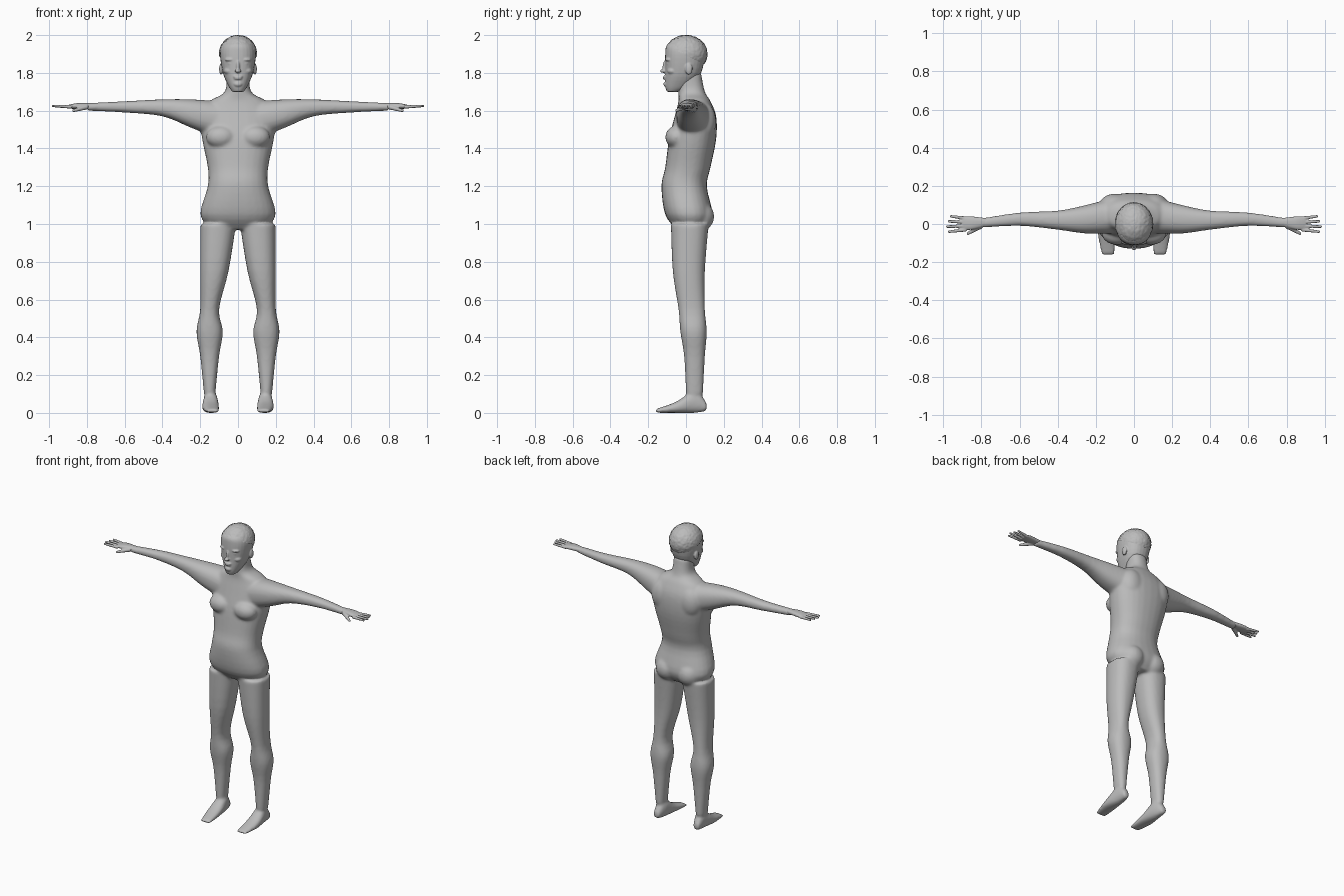
import bpy
import bmesh
import math
import random
from mathutils import Matrix, Vector

random.seed(4)
cube = bpy.data.objects.get("Cube")
if cube:
    bpy.data.objects.remove(cube, do_unlink=True)

GREY = (.5, .5, .5, 1)
skin = bpy.data.materials.new("plain grey")
skin.use_nodes = True
skin.diffuse_color = GREY
bsdf = next(node for node in skin.node_tree.nodes if node.type == "BSDF_PRINCIPLED")
bsdf.inputs["Base Color"].default_value = GREY

# Local origins for the arms and the head
GROUND = Vector()
SHOULDER = Vector((0, 0, 1.6))
FACE = Vector((0, 0, 1.8))
SIDES = {"left": 1, "right": -1}


def refine(rings, steps=4):
    """Pass a smooth curve through the key rings."""
    keys = [Vector(ring) for ring in rings]
    keys = [keys[0], *keys, keys[-1]]
    curve = []
    for before, start, end, after in zip(keys, keys[1:], keys[2:], keys[3:]):
        leave, arrive = (end - before) / 2, (after - start) / 2
        for step in range(steps):
            t = step / steps
            ease = t * t * (3 - 2 * t)
            curve.append(start.lerp(end, ease)
                         + leave * t * (1 - t) ** 2 - arrive * t * t * (1 - t))
    return [*curve, keys[-1]]


def signed_power(value, exponent):
    return math.copysign(abs(value) ** exponent, value)


def loft(bm, axis, rings, side=1, origin=GROUND, roundness=2.3, count=28):
    """Skin rings of (position, low a, high a, low b, high b) along an axis."""
    loops = []
    for position, a_low, a_high, b_low, b_high in refine(rings):
        loop = []
        for i in range(count):
            angle = math.tau * i / count
            across = signed_power(math.cos(angle), 2 / roundness)
            along = signed_power(math.sin(angle), 2 / roundness)
            a = (a_low + a_high + (a_high - a_low) * across) / 2
            b = (b_low + b_high + (b_high - b_low) * along) / 2
            point = {"x": (position, a, b),
                     "y": (a, position, b),
                     "z": (a, b, position)}[axis]
            co = Vector(point) + origin
            co.x *= side
            loop.append(bm.verts.new(co))
        loops.append(loop)
    for lower, upper in zip(loops, loops[1:]):
        for i in range(count):
            j = (i + 1) % count
            bm.faces.new((lower[i], lower[j], upper[j], upper[i]))
    bm.faces.new(loops[0])
    bm.faces.new(loops[-1])


def ellipsoid(bm, centre, radii, side=1, origin=GROUND):
    centre = Vector(centre) + origin
    centre.x *= side
    matrix = Matrix.Translation(centre) @ Matrix.Diagonal((*radii, 1))
    bmesh.ops.create_uvsphere(bm, u_segments=20, v_segments=12, radius=1, matrix=matrix)


def finger(bm, start, end, thick, thin, side):
    start, end = Vector(start) + SHOULDER, Vector(end) + SHOULDER
    start.x *= side
    end.x *= side
    span = end - start
    turn = span.to_track_quat("Z", "Y").to_matrix().to_4x4()
    bmesh.ops.create_cone(bm, cap_ends=True, segments=12, radius1=thick, radius2=thin,
                          depth=span.length,
                          matrix=Matrix.Translation((start + end) / 2) @ turn)
    ellipsoid(bm, end, (thin, thin, thin))


def finish(name, bm):
    bmesh.ops.recalc_face_normals(bm, faces=bm.faces[:])
    mesh = bpy.data.meshes.new(name)
    bm.to_mesh(mesh)
    bm.free()
    mesh.materials.append(skin)
    mesh.polygons.foreach_set("use_smooth", [True] * len(mesh.polygons))
    obj = bpy.data.objects.new(name, mesh)
    bpy.context.collection.objects.link(obj)
    return obj


def fuse(obj, voxel, smoothing):
    """Blend overlapping volumes into one smooth skin."""
    remesh = obj.modifiers.new("Fuse", "REMESH")
    remesh.mode = "VOXEL"
    remesh.voxel_size = voxel
    remesh.use_smooth_shade = True
    soften = obj.modifiers.new("Soften", "SMOOTH")
    soften.factor = .5
    soften.iterations = smoothing


def symmetric(rows):
    """Turn (height, half width, front, back) into full rings."""
    return [(height, -half, half, front, back) for height, half, front, back in rows]


# Profiles: torso and leg rise, the foot runs forward, arm and palm run outward
torso = symmetric([
    (.97, .14, -.05, .1), (1.05, .2, -.11, .14), (1.2, .16, -.13, .11),
    (1.3, .16, -.11, .13), (1.45, .19, -.09, .16), (1.57, .2, -.06, .16),
    (1.65, .15, -.04, .13), (1.7, .07, -.04, .1), (1.8, .06, -.04, .08)])
leg = [
    (.1, .12, .18, 0, .09), (.3, .1, .2, -.01, .1), (.43, .08, .22, -.03, .11),
    (.55, .1, .2, -.04, .1), (.75, .05, .2, -.07, .1), (1, .01, .2, -.08, .12)]
foot = [
    (.11, .13, .17, .01, .05), (.05, .11, .18, 0, .12),
    (-.05, .1, .19, 0, .06), (-.16, .1, .17, 0, .02)]
arm = [
    (.1, -.05, .14, -.15, .05), (.25, -.05, .1, -.09, .06), (.4, -.03, .07, -.03, .06),
    (.6, -.01, .06, -.01, .05), (.8, -.02, .03, 0, .04)]
palm = [
    (.77, -.01, .03, .01, .04), (.85, -.03, .04, .01, .04), (.9, -.03, .04, .01, .03)]
skull = symmetric([
    (-.1, .03, -.1, -.04), (-.07, .05, -.11, .02), (0, .08, -.11, .08),
    (.1, .095, -.11, .1), (.15, .08, -.1, .09), (.18, .04, -.05, .05)])

# Body: torso, legs, feet and arms in one skin
bm = bmesh.new()
loft(bm, "z", torso)
for side in SIDES.values():
    loft(bm, "z", leg, side)
    loft(bm, "y", foot, side)
    loft(bm, "x", arm, side, SHOULDER)
    ellipsoid(bm, (.09, -.05, 1.46), (.08, .06, .06), side)    # chest
    ellipsoid(bm, (.08, .07, 1.04), (.08, .08, .08), side)     # buttock
    ellipsoid(bm, (.1, .1, 1.54), (.08, .06, .1), side)        # shoulder blade
fuse(finish("body", bm), .008, 10)

# Hands: palm, four spread fingers and a thumb
for label, side in SIDES.items():
    bm = bmesh.new()
    loft(bm, "x", palm, side, SHOULDER)
    for i in range(4):
        spread = 1.5 - i
        reach = .98 - .01 * abs(i - 2)
        finger(bm, (.88, .02 * spread, .02), (reach, .027 * spread, .025), .01, .007, side)
    finger(bm, (.8, -.01, .02), (.87, -.05, 0), .014, .008, side)
    fuse(finish(label + "_hand", bm), .004, 3)

# Head with facial features
bm = bmesh.new()
loft(bm, "z", skull, origin=FACE)
features = [
    ((0, -.11, .03), (.01, .015, .035)),       # nose bridge
    ((0, -.12, .01), (.016, .018, .01)),       # nose tip
    ((0, -.11, -.02), (.026, .012, .006)),     # upper lip
    ((0, -.11, -.03), (.022, .012, .006)),     # lower lip
    ((0, -.1, -.06), (.025, .02, .016))]       # chin
paired = [
    ((.04, -.09, .07), (.03, .02, .01)),       # brow
    ((.04, -.09, .05), (.016, .014, .008)),    # eye
    ((.045, -.07, .01), (.03, .03, .02)),      # cheek
    ((.09, .015, .02), (.01, .02, .03))]       # ear
for centre, radii in features:
    ellipsoid(bm, centre, radii, origin=FACE)
for side in SIDES.values():
    for centre, radii in paired:
        ellipsoid(bm, centre, radii, side, FACE)
fuse(finish("head", bm), .0045, 4)

# Hair: ragged cap trimmed along a sloping hairline
bm = bmesh.new()
bmesh.ops.create_icosphere(bm, subdivisions=5, radius=.1)
for v in bm.verts:
    v.co.y *= 1.13
    v.co *= random.uniform(.98, 1.02)
    v.co += FACE
    v.co.z += .1
below = [v for v in bm.verts if v.co.z < 1.89 - v.co.y / 2]
bmesh.ops.delete(bm, geom=below, context="VERTS")
finish("hair", bm)
